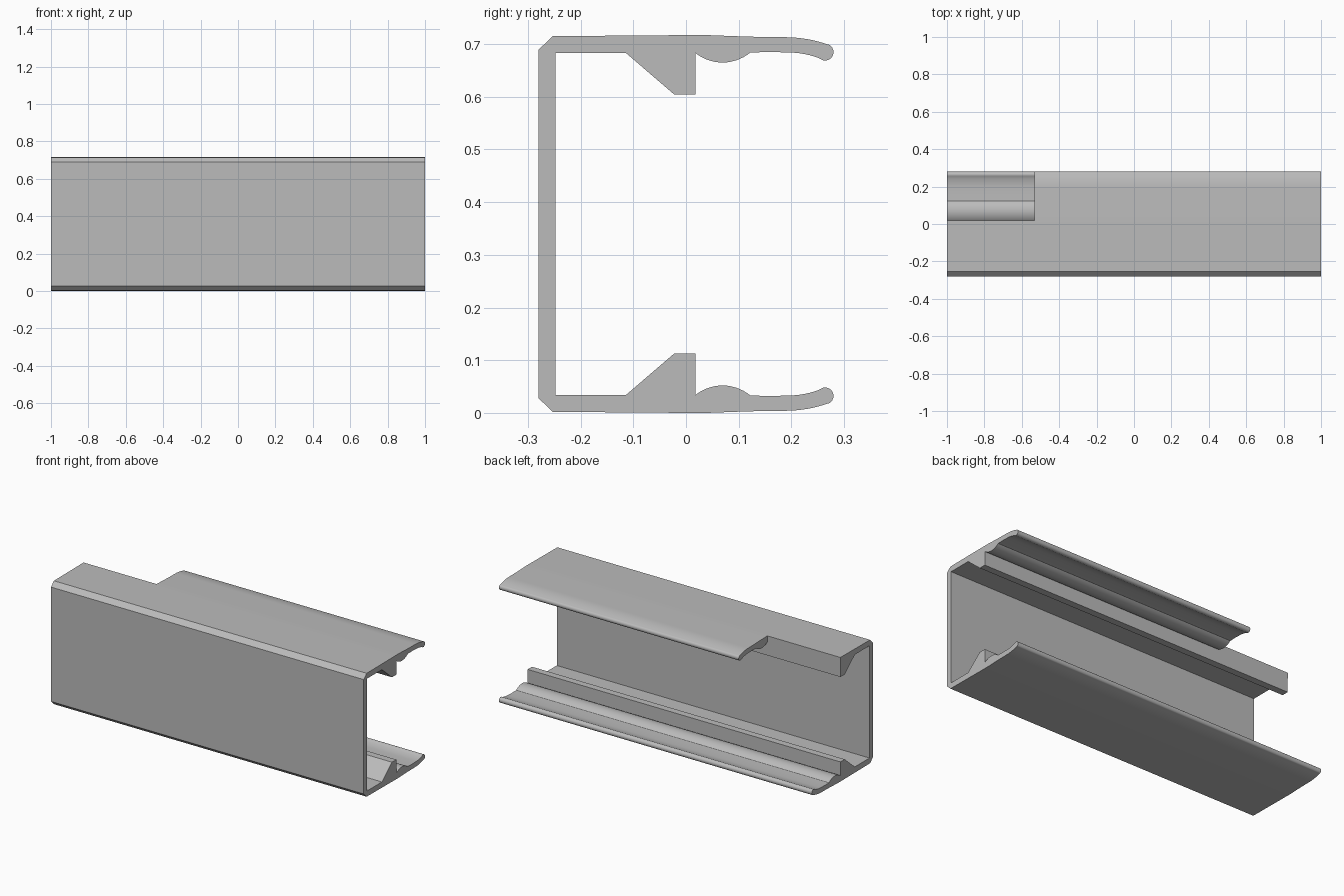
import bpy, bmesh, math
from mathutils import Vector

cube = bpy.data.objects.get("Cube")
if cube:
    bpy.data.objects.remove(cube, do_unlink=True)

LENGTH, HEIGHT = 2.0, 0.717

grey = bpy.data.materials.new("light_grey")
grey.use_nodes = True
colour = (0.5, 0.5, 0.5, 1)
grey.diffuse_color = colour
grey.node_tree.nodes["Principled BSDF"].inputs["Base Color"].default_value = colour


def arc(start, mid, end, steps):
    """Points on the circle through three points, from start to end."""
    (ax, ay), (bx, by), (cx, cy) = start, mid, end
    d = 2 * (ax * (by - cy) + bx * (cy - ay) + cx * (ay - by))
    a, b, c = ax * ax + ay * ay, bx * bx + by * by, cx * cx + cy * cy
    ox = (a * (by - cy) + b * (cy - ay) + c * (ay - by)) / d
    oy = (a * (cx - bx) + b * (ax - cx) + c * (bx - ax)) / d
    t0 = math.atan2(ay - oy, ax - ox)
    t1 = math.atan2(by - oy, bx - ox)
    t2 = math.atan2(cy - oy, cx - ox)
    sweep = (t2 - t0) % math.tau
    if (t1 - t0) % math.tau > sweep:
        sweep -= math.tau
    r = math.hypot(ax - ox, ay - oy)
    return [(ox + r * math.cos(t0 + sweep * i / steps),
             oy + r * math.sin(t0 + sweep * i / steps)) for i in range(steps + 1)]


def prism(name, outline, x0, x1):
    """Extrude a (y, z) outline along x."""
    bm = bmesh.new()
    face = bm.faces.new([bm.verts.new((x0, y, z)) for y, z in outline])
    grown = bmesh.ops.extrude_face_region(bm, geom=[face])["geom"]
    bmesh.ops.translate(bm, vec=Vector((x1 - x0, 0, 0)),
                        verts=[v for v in grown if isinstance(v, bmesh.types.BMVert)])
    bmesh.ops.recalc_face_normals(bm, faces=bm.faces)
    mesh = bpy.data.meshes.new(name)
    bm.to_mesh(mesh)
    bm.free()
    mesh.materials.append(grey)
    obj = bpy.data.objects.new(name, mesh)
    bpy.context.collection.objects.link(obj)
    return obj


# Lower half of the section: chamfer, outer skin, rounded lip, bump, wedge, web
half = [(-0.28, 0.028), (-0.253, 0.002), (0.0, 0.0), (0.04, 0.0), (0.12, 0.003)]
half += arc((0.19, 0.004), (0.232, 0.008), (0.27, 0.018), 8)
half += arc((0.272, 0.0185), (0.28, 0.033), (0.257, 0.0465), 12)
half += arc((0.252, 0.0435), (0.225, 0.036), (0.196, 0.033), 6)
half += [(0.16, 0.032)]
half += arc((0.122, 0.033), (0.07, 0.052), (0.018, 0.034), 14)
half += [(0.018, 0.113), (-0.022, 0.113), (-0.114, 0.034), (-0.248, 0.034)]
section = half + [(y, HEIGHT - z) for y, z in reversed(half)]
channel = prism("trunking_channel", section, -LENGTH / 2, LENGTH / 2)

# Notch in the upper lip at the right-hand end
notch = prism("notch_cutter", [(0.0182, 0.4), (0.5, 0.4), (0.5, 0.9), (0.0182, 0.9)],
              -1.2, -0.533)
notch.hide_render = True
cut = channel.modifiers.new("notch", 'BOOLEAN')
cut.operation = 'DIFFERENCE'
cut.solver = 'EXACT'
cut.object = notch

bpy.ops.object.select_all(action='DESELECT')
channel.select_set(True)
bpy.context.view_layer.objects.active = channel
bpy.ops.object.modifier_apply(modifier=cut.name)
bpy.data.objects.remove(notch, do_unlink=True)
bpy.ops.object.shade_smooth_by_angle(angle=math.radians(25))
